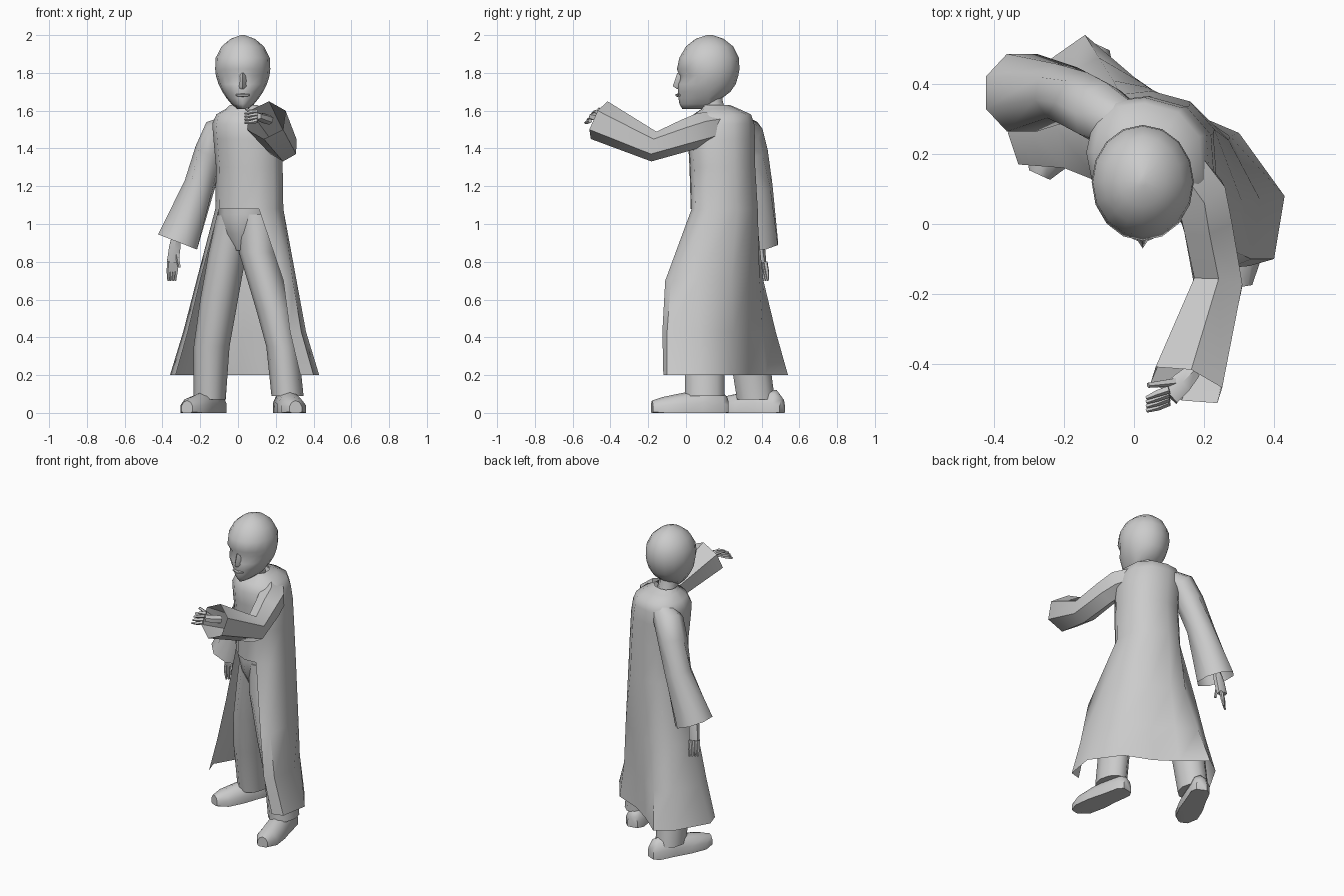
import bpy, bmesh
from math import sin, cos, pi, radians
from mathutils import Vector

if "Cube" in bpy.data.objects:
    bpy.data.objects.remove(bpy.data.objects["Cube"], do_unlink=True)

GREY = (0.6, 0.6, 0.6, 1)
grey = bpy.data.materials.new("plain grey")
grey.use_nodes = True
grey.diffuse_color = GREY
grey.node_tree.nodes["Principled BSDF"].inputs["Base Color"].default_value = GREY


def finish(name, bm, angle=50):
    bmesh.ops.recalc_face_normals(bm, faces=bm.faces[:])
    mesh = bpy.data.meshes.new(name)
    bm.to_mesh(mesh)
    bm.free()
    mesh.materials.append(grey)
    obj = bpy.data.objects.new(name, mesh)
    bpy.context.collection.objects.link(obj)
    bpy.ops.object.select_all(action='DESELECT')
    obj.select_set(True)
    bpy.context.view_layer.objects.active = obj
    bpy.ops.object.shade_smooth_by_angle(angle=radians(angle))
    return obj


def bridge(bm, rows, closed=True):
    """Join rows of vertices with quads."""
    for low, high in zip(rows, rows[1:]):
        count = len(low)
        for i in range(count if closed else count - 1):
            j = (i + 1) % count
            bm.faces.new((low[i], low[j], high[j], high[i]))


def loft(name, rings, caps=(True, True), angle=50):
    bm = bmesh.new()
    rows = [[bm.verts.new(p) for p in ring] for ring in rings]
    bridge(bm, rows)
    if caps[0]:
        bm.faces.new(rows[0])
    if caps[1]:
        bm.faces.new(rows[-1])
    return finish(name, bm, angle)


def oval(x, y, z, rx, ry, n=10):
    return [(x + rx * cos(2 * pi * i / n), y + ry * sin(2 * pi * i / n), z)
            for i in range(n)]


def tube(name, stops, sides=8, caps=(True, True), floor=None, flat=1, angle=50):
    """Loft along a path of (centre, width, height) stops."""
    points = [Vector(s[0]) for s in stops]
    rings = []
    for k, (_, width, height) in enumerate(stops):
        tangent = points[min(k + 1, len(points) - 1)] - points[max(k - 1, 0)]
        side = tangent.cross(Vector((0, 0, 1)))
        if side.length < 0.3 * tangent.length:
            side = tangent.cross(Vector((0, 1, 0)))
        side.normalize()
        up = side.cross(tangent).normalized()
        ring = []
        for i in range(sides):
            a = 2 * pi * (i + 0.5) / sides
            p = points[k] + side * width * cos(a) + up * height * sin(a)
            if floor is not None:
                p.z = max(p.z, floor)
            ring.append(p)
        rings.append(ring)
    return loft(name, rings, caps, angle)


# Coat: outline runs from the left front edge round the back to the right one
hem = [(.33, -.12), (.4, -.1), (.43, .08), (.3, .26), (.13, .33),
       (0, .42), (-.14, .54), (-.24, .47), (-.36, .26), (-.33, .17)]
knee = [(.24, -.11), (.29, -.08), (.31, .06), (.27, .24), (.16, .33),
        (.04, .39), (-.06, .41), (-.16, .38), (-.22, .27), (-.2, .16)]
waist = [(.11, .03), (.19, .05), (.24, .13), (.23, .27), (.16, .35),
         (.05, .38), (-.04, .37), (-.1, .31), (-.12, .22), (-.1, .12)]
front_panel = [(-.04, .06), (.03, .025)]

bm = bmesh.new()
calf = [((a + c) / 2 - .01 * (a > 0), (b + d) / 2 - .01 * (b < 0))
        for (a, b), (c, d) in zip(hem, knee)]
skirt = [[bm.verts.new((x, y, z)) for x, y in line]
         for line, z in ((hem, .2), (calf, .43), (knee, .7), (waist, 1.08))]
bridge(bm, skirt, closed=False)
belt = skirt[-1] + [bm.verts.new((x, y, 1.08)) for x, y in front_panel]
body = [belt]
for z, cx, cy, s in ((1.3, .06, .19, .98), (1.45, .05, .185, 1), (1.53, .04, .185, .98),
                     (1.58, .04, .19, .86), (1.61, .035, .18, .55), (1.63, .03, .16, .4)):
    body.append([bm.verts.new((cx + (v.co.x - .06) * s, cy + (v.co.y - .2) * s, z))
                 for v in belt])
bridge(bm, body)
finish("coat", bm)

# Sleeves, open at the cuffs
tube("right_sleeve", [((-.01, .27, 1.53), .07, .06), ((-.1, .32, 1.48), .09, .09),
                      ((-.145, .345, 1.38), .09, .085), ((-.205, .375, 1.2), .085, .085),
                      ((-.32, .375, .905), .12, .12)], caps=(True, False))
tube("left_sleeve", [((.1, .2, 1.53), .08, .07), ((.19, .08, 1.5), .085, .09),
                     ((.21, 0, 1.47), .08, .085), ((.24, -.17, 1.41), .08, .08),
                     ((.15, -.46, 1.55), .115, .11)], sides=6, caps=(True, False))

# Trousers
loft("trouser_seat", [oval(.05, .2, 1.2, .14, .14), oval(.05, .2, 1.05, .155, .155),
                      oval(.04, .2, .95, .12, .13), oval(.02, .2, .86, .04, .08)])
loft("right_trouser_leg", [oval(.0, .23, 1.05, .11, .13), oval(-.055, .255, .85, .1, .12),
                           oval(-.1, .28, .6, .1, .115), oval(-.14, .33, .35, .095, .11),
                           oval(-.15, .37, .07, .085, .105)])
loft("left_trouser_leg", [oval(.1, .17, 1.05, .11, .13), oval(.105, .15, .85, .1, .12),
                          oval(.19, .11, .55, .095, .115), oval(.235, .1, .35, .085, .11),
                          oval(.262, .1, .09, .085, .11)])


# Shoes run from heel to toe
def shoe(name, heel, toe):
    heel, toe = Vector(heel), Vector(toe)
    shape = ((0, .035, .06), (.08, .06, .1), (.35, .065, .11),
             (.6, .075, .085), (.85, .07, .065), (1, .035, .045))
    tube(name, [(heel.lerp(toe, t) + Vector((0, 0, .02)), w, h) for t, w, h in shape],
         sides=10, floor=0)


shoe("right_shoe", (-.1, .51, 0), (-.27, .14, 0))
shoe("left_shoe", (.235, .22, 0), (.305, -.18, 0))


# Hands: a palm, four fingers and a thumb
def hand(name, wrist, knuckle, tip, across, thumb):
    wrist, knuckle, tip, across = map(Vector, (wrist, knuckle, tip, across))
    tube(name + "_palm", [(wrist, .025, .025), (wrist.lerp(knuckle, .5), .035, .026),
                          (knuckle, .036, .02)], sides=6)
    for i in range(4):
        offset = across * (i - 1.5)
        bend = knuckle.lerp(tip, .5) + offset * 1.1
        tube(f"{name}_finger_{i + 1}", [(knuckle + offset, .012, .012), (bend, .011, .011),
                                        (tip + offset, .006, .006)], sides=5)
    tube(name + "_thumb", [(wrist.lerp(knuckle, .4), .014, .014),
                           (Vector(thumb), .008, .008)], sides=5)


hand("right_hand", (-.325, .38, .95), (-.345, .405, .8), (-.35, .42, .7),
     (.012, .01, 0), (-.31, .385, .77))
hand("left_hand", (.17, -.42, 1.55), (.1, -.49, 1.57), (.035, -.515, 1.56),
     (0, .012, .016), (.04, -.46, 1.61))

# Neck
tube("neck", [((.03, .16, 1.55), .07, .07), ((.03, .14, 1.64), .058, .06),
              ((.03, .13, 1.74), .06, .065)])

# Head: height, half width, front and back of each ring
head_shape = ((1.61, .03, -.02, .05), (1.635, .06, -.035, .13), (1.665, .085, -.04, .19),
              (1.7, .108, -.042, .235), (1.74, .128, -.045, .263), (1.785, .142, -.035, .277),
              (1.82, .146, -.048, .283), (1.88, .143, -.035, .28), (1.94, .112, 0, .25),
              (1.98, .065, .05, .2), (2, .01, .11, .14))
rings = []
for z, half, front, back in head_shape:
    ring = []
    for i in range(16):
        a = 2 * pi * i / 16
        x, c = half * sin(a), cos(a)
        y = .12 - c * ((.12 - front) if c > 0 else (back - .12))
        if z == 1.785 and c > .6 and abs(x) > .03:
            y += .014      # eye sockets
        ring.append((.025 + x, y, z))
    rings.append(ring)
loft("head", rings, angle=60)

# Nose and lips
loft("nose", [[(.025 - w, -.03, z), (.025, y, z), (.025 + w, -.03, z)]
              for z, w, y in ((1.715, .02, -.048), (1.73, .026, -.07), (1.8, .012, -.046))])
tube("lips", [((-.01, -.032, 1.682), .008, .005), ((.025, -.045, 1.682), .012, .009),
              ((.06, -.032, 1.682), .008, .005)], sides=6)
